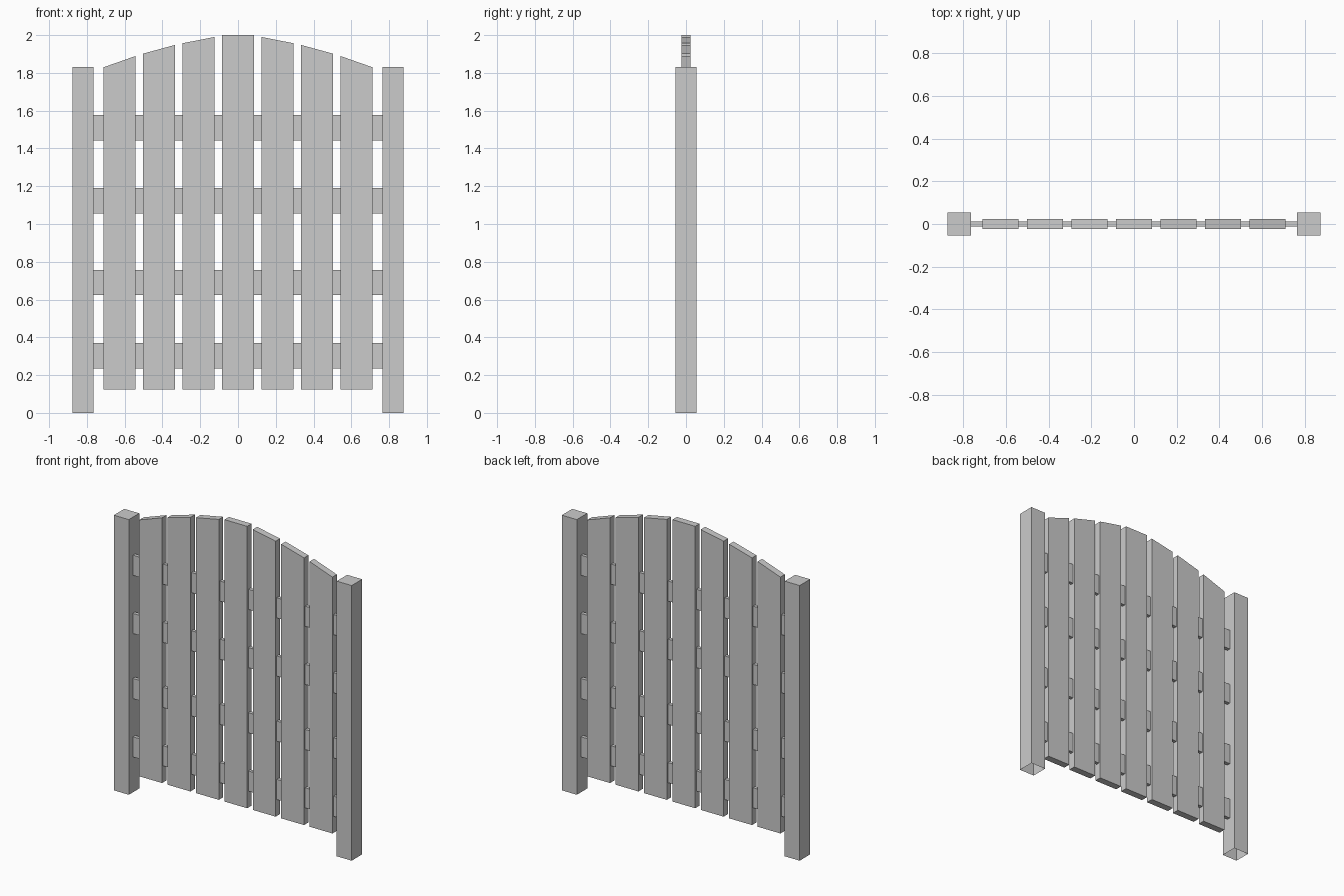
import bpy

if "Cube" in bpy.data.objects:
    bpy.data.objects.remove(bpy.data.objects["Cube"])


def prism(name, x0, x1, z0, zl, zr, half_y, open_bottom=False):
    """Upright board whose top edge runs from height zl (left) to zr (right)."""
    profile = [(x0, z0), (x1, z0), (x1, zr), (x0, zl)]
    verts = [(x, y, z) for y in (-half_y, half_y) for x, z in profile]
    faces = [(0, 1, 2, 3), (7, 6, 5, 4), (1, 5, 6, 2), (2, 6, 7, 3), (3, 7, 4, 0)]
    if not open_bottom:
        faces.append((0, 4, 5, 1))
    mesh = bpy.data.meshes.new(name)
    mesh.from_pydata(verts, [], faces)
    mesh.update()
    obj = bpy.data.objects.new(name, mesh)
    bpy.context.collection.objects.link(obj)
    return obj


# Side posts, open underneath
for side, x in (("left", -0.82), ("right", 0.82)):
    prism(f"{side}_post", x - 0.055, x + 0.055, 0, 1.83, 1.83, 0.055, open_bottom=True)

# Centre picket with a flat top
prism("centre_picket", -0.084, 0.084, 0.125, 2.0, 2.0, 0.023)

# Outer pickets, mirrored, with tops following the arch
tops = [(1.99, 1.957), (1.948, 1.902), (1.889, 1.83)]
for i, (inner, outer) in enumerate(tops, 1):
    x = 0.209 * i
    prism(f"right_picket_{i}", x - 0.084, x + 0.084, 0.125, inner, outer, 0.023)
    prism(f"left_picket_{i}", -x - 0.084, -x + 0.084, 0.125, outer, inner, 0.023)

# Cross rails running through the pickets from post to post
for i, z in enumerate((0.302, 0.69, 1.123, 1.51), 1):
    prism(f"rail_{i}", -0.766, 0.766, z - 0.067, z + 0.067, z + 0.067, 0.012)
